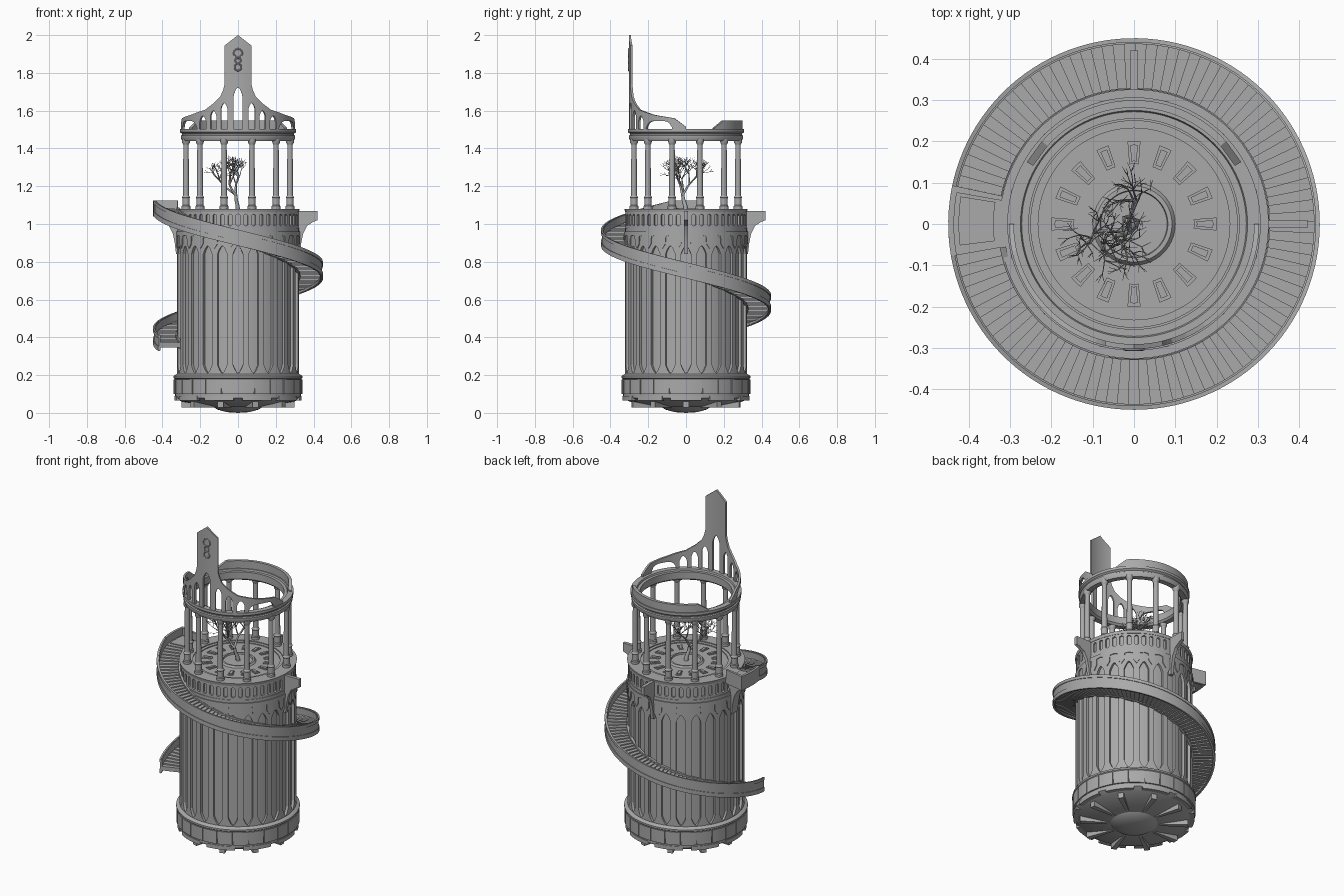
import bpy, bmesh, math, random
from mathutils import Vector

random.seed(4)
cube = bpy.data.objects.get("Cube")
if cube:
    bpy.data.objects.remove(cube)

stone = bpy.data.materials.new("grey_stone")
stone.use_nodes = True
GREY = (0.4, 0.4, 0.4, 1)
stone.diffuse_color = GREY
stone.node_tree.nodes["Principled BSDF"].inputs["Base Color"].default_value = GREY


def polar(r, deg, z):
    a = math.radians(deg)
    return Vector((r * math.cos(a), r * math.sin(a), z))


def finish(name, bm):
    bmesh.ops.recalc_face_normals(bm, faces=bm.faces)
    me = bpy.data.meshes.new(name)
    bm.to_mesh(me)
    bm.free()
    ob = bpy.data.objects.new(name, me)
    bpy.context.collection.objects.link(ob)
    me.materials.append(stone)
    bpy.ops.object.select_all(action='DESELECT')
    ob.select_set(True)
    bpy.context.view_layer.objects.active = ob
    bpy.ops.object.shade_smooth_by_angle(angle=math.radians(30))
    return ob


def lathe(bm, profile, segs=96, centre=(0, 0, 0), closed=False):
    """Turn a profile of (radius, height) about a vertical axis."""
    c = Vector(centre)
    rings = []
    for r, z in profile:
        if r == 0:
            rings.append([bm.verts.new(c + Vector((0, 0, z)))] * segs)
        else:
            rings.append([bm.verts.new(c + polar(r, 360 * i / segs, z)) for i in range(segs)])
    pairs = list(zip(rings, rings[1:]))
    if closed:
        pairs.append((rings[-1], rings[0]))
    for a, b in pairs:
        for i in range(segs):
            j = (i + 1) % segs
            bm.faces.new(list(dict.fromkeys((a[i], a[j], b[j], b[i]))))


def strip(bm, r0, r1, samples):
    """Curved solid wall through samples of (angle, bottom, top)."""
    cuts = [[bm.verts.new(polar(r, a, z)) for r, z in ((r0, lo), (r1, lo), (r1, hi), (r0, hi))]
            for a, lo, hi in samples]
    for p, q in zip(cuts, cuts[1:]):
        for i in range(4):
            j = (i + 1) % 4
            bm.faces.new((p[i], p[j], q[j], q[i]))
    bm.faces.new(cuts[0])
    bm.faces.new(cuts[-1][::-1])


def span(a, b, n):
    return [a + (b - a) * i / n for i in range(n + 1)]


def block(bm, r0, r1, a, b, lo, hi, n=3):
    strip(bm, r0, r1, [(t, lo, hi) for t in span(a, b, n)])


def arcade(bm, count, width, r0, r1, z0, z1, lo, hi, rise):
    """Ring wall pierced by slots with pointed arches at both ends."""
    step = 360 / count
    for k in range(count):
        mid = 270 + k * step
        block(bm, r0, r1, mid + width / 2, mid + step - width / 2, z0, z1)
        ts = span(-1, 1, 8)
        drop = [rise * abs(t) ** 1.6 for t in ts]
        ang = [mid + t * width / 2 for t in ts]
        strip(bm, r0, r1, [(a, hi - d, z1) for a, d in zip(ang, drop)])
        strip(bm, r0, r1, [(a, z0, lo + d) for a, d in zip(ang, drop)])


# Tower core with domed underside, base band and stepped deck
bm = bmesh.new()
lathe(bm, [(0, 0), (.06, .004), (.11, .018), (.13, .032), (.15, .032), (.3, .06), (.332, .08),
           (.336, .18), (.342, .185), (.342, .195), (.326, .205), (.308, .21), (.308, .95),
           (.322, .955), (.322, .978), (.31, .982), (.31, 1.06), (.322, 1.063), (.326, 1.08),
           (.25, 1.08), (.25, 1.075), (.232, 1.075), (.232, 1.07), (.1, 1.07), (.092, 1.08),
           (.082, 1.08), (.08, 1.072), (0, 1.072)])
finish("tower_core", bm)

# Base blocks and underside ribs
bm = bmesh.new()
for k in range(24):
    block(bm, .33, .341, k * 15 + .4, k * 15 + 14.6, .1, .178, 4)
finish("base_blocks", bm)
bm = bmesh.new()
for k in range(10):
    block(bm, .14, .3, k * 36 - 3, k * 36 + 3, .028, .06)
    block(bm, .29, .336, k * 36 - 14, k * 36 + 14, .066, .09, 8)
finish("underside_ribs", bm)

# Body arches, frieze slots and hanging pendants
bm = bmesh.new()
arcade(bm, 24, 9.5, .303, .323, .2, .955, .21, .885, .045)
finish("body_arches", bm)
bm = bmesh.new()
arcade(bm, 48, 3.6, .303, .32, .978, 1.064, .99, 1.052, .006)
finish("frieze_slots", bm)
bm = bmesh.new()
for k in range(24):
    m = 277.5 + k * 15
    strip(bm, .315, .328, [(m - 7.5, .94, .96), (m - 3.5, .935, .96), (m - 3, .895, .96),
                           (m, .87, .96), (m + 3, .895, .96), (m + 3.5, .935, .96), (m + 7.5, .94, .96)])
finish("pendant_band", bm)

# Deck panels
bm = bmesh.new()
for k in range(16):
    m = 90 + k * 22.5
    block(bm, .145, .2, m - 4.5, m + 4.5, 1.065, 1.074)
    block(bm, .152, .192, m - 2.6, m + 2.6, 1.07, 1.078)
finish("deck_panels", bm)

# Twelve columns
bm = bmesh.new()
for k in range(12):
    lathe(bm, [(0, 1.075), (.023, 1.075), (.023, 1.095), (.019, 1.1), (.019, 1.135), (.022, 1.14),
               (.016, 1.15), (.014, 1.42), (.02, 1.43), (.021, 1.45), (0, 1.45)],
          16, polar(.285, 15 + 30 * k, 0))
finish("columns", bm)

# Entablature ring
bm = bmesh.new()
lathe(bm, [(.255, 1.45), (.265, 1.44), (.296, 1.44), (.303, 1.455), (.303, 1.468), (.297, 1.472),
           (.297, 1.478), (.307, 1.486), (.307, 1.502), (.275, 1.502), (.272, 1.492), (.255, 1.492)],
      closed=True)
finish("entablature_ring", bm)

# Front crown wall with arched openings and a tall pointed centre
SLOPE = [(13.5, 1.74), (15, 1.71), (18, 1.675), (25, 1.64), (35, 1.605), (55, 1.578), (78, 1.56), (90, 1.515)]
OPENINGS = [(-4.5, 4.5, 1.72, .04, 2), (10.5, 17.5, 1.64, .03, 2), (22, 29, 1.6, .03, 2),
            (34, 42, 1.573, .03, 2), (46, 76, 1.545, .035, 5)]
SPIRE = 13.5


def crown_top(t, in_spire):
    if in_spire:
        return 2 - .055 * abs(t) / SPIRE
    for (a, za), (b, zb) in zip(SLOPE, SLOPE[1:]):
        if t <= b:
            return za + (zb - za) * (t - a) / (b - a)
    return SLOPE[-1][1]


bm = bmesh.new()
breaks = sorted({0, SPIRE, 90} | {abs(e) for o in OPENINGS for e in o[:2]})
for a, b in zip(breaks, breaks[1:]):
    mid = (a + b) / 2
    opening = next((o for o in OPENINGS if o[0] < mid < o[1]), None)
    row = []
    for t in span(a, b, 12):
        low = 1.495
        if opening:
            o0, o1, top, rise, power = opening
            u = abs(2 * (t - o0) / (o1 - o0) - 1)
            low = top - rise * u ** power
        row.append((t, low, crown_top(t, mid < SPIRE)))
    for side in (1, -1):
        strip(bm, .291, .303, [(270 + side * t, lo, hi) for t, lo, hi in row])
finish("front_crown", bm)

# Back crown
bm = bmesh.new()
strip(bm, .282, .3, [(30, 1.495, 1.508), (42, 1.495, 1.548)]
      + [(a, 1.495, 1.548) for a in span(46, 134, 24)]
      + [(138, 1.495, 1.548), (150, 1.495, 1.508)])
finish("back_crown", bm)

# Relief ornament on the tall centre
for z, size in ((1.905, .022), (1.865, .014), (1.83, .018)):
    bpy.ops.mesh.primitive_torus_add(location=(0, -.303, z), rotation=(math.pi / 2, 0, 0), major_radius=size,
                                     minor_radius=.004, major_segments=24, minor_segments=8)
    bpy.context.object.name = "relief_ring"
    bpy.context.object.data.materials.append(stone)

# Spiral stair: steps, outer parapet, inner kerb
START, END, STEPS = 190, 560, 104


def stair_z(deg):
    return .93 - (deg - 270) * .00192


bm = bmesh.new()
rise = (END - START) / STEPS
for k in range(STEPS):
    a = START + k * rise
    z = stair_z(a + rise / 2)
    block(bm, .315, .442, a, a + rise, z - .03, z - .005, 1)
finish("stair_steps", bm)
bm = bmesh.new()
angles = span(START, END, 120)
strip(bm, .436, .446, [(a, stair_z(a) - .042, stair_z(a) + .036) for a in angles])
strip(bm, .44, .45, [(a, stair_z(a) + .022, stair_z(a) + .04) for a in angles])
strip(bm, .44, .45, [(a, stair_z(a) - .045, stair_z(a) - .02) for a in angles])
strip(bm, .315, .33, [(a, stair_z(a) - .035, stair_z(a) + .005) for a in angles])
finish("stair_parapet", bm)

# Landing at the stair head
bm = bmesh.new()
block(bm, .315, .445, 168, 190, 1.045, 1.08, 6)
block(bm, .34, .425, 171, 187, 1.08, 1.085, 6)
block(bm, .436, .45, 168, 190, 1.04, 1.125, 6)
block(bm, .325, .45, 168, 170, 1.04, 1.125, 1)
finish("landing", bm)

# Curved brackets
CURVE = [(.3, 1.07), (.42, 1.07), (.42, 1.02), (.4, 1.012), (.365, .99), (.345, .95), (.335, .9), (.328, .84), (.3, .84)]
bm = bmesh.new()
for deg, half in ((0, .01), (90, .01), (180, .03)):
    side = polar(half, deg + 90, 0)
    f, b = ([bm.verts.new(polar(r, deg, z) + s * side) for r, z in CURVE] for s in (1, -1))
    bm.faces.new(f)
    bm.faces.new(b[::-1])
    for i in range(len(f)):
        j = (i + 1) % len(f)
        bm.faces.new((f[i], f[j], b[j], b[i]))
finish("brackets", bm)

# Bare tree
curve = bpy.data.curves.new("tree", 'CURVE')
curve.dimensions = '3D'
curve.bevel_depth = 1
curve.bevel_resolution = 1
LENGTHS = (.085, .07, .055, .045, .035, .025)


def grow(p, d, radius, level):
    spline = curve.splines.new('POLY')
    spline.points.add(3)
    for i, pt in enumerate(spline.points):
        pt.co = (*p, 1)
        pt.radius = radius * (1 - .12 * i)
        if i < 3:
            d = (d + Vector([random.uniform(-.18, .18) for _ in range(3)])).normalized()
            p = p + d * LENGTHS[level] / 3
    if level + 1 < len(LENGTHS):
        for _ in range(3):
            turn = Vector((random.uniform(-1, 1), random.uniform(-1, 1), random.uniform(-.4, .7)))
            grow(p, (d + turn * .85).normalized(), radius * .58, level + 1)


grow(Vector((0, 0, 1.07)), Vector((0, 0, 1)), .013, 0)
tree = bpy.data.objects.new("tree", curve)
bpy.context.collection.objects.link(tree)
curve.materials.append(stone)
bpy.ops.object.select_all(action='DESELECT')
tree.select_set(True)
bpy.context.view_layer.objects.active = tree
bpy.ops.object.convert(target='MESH')
